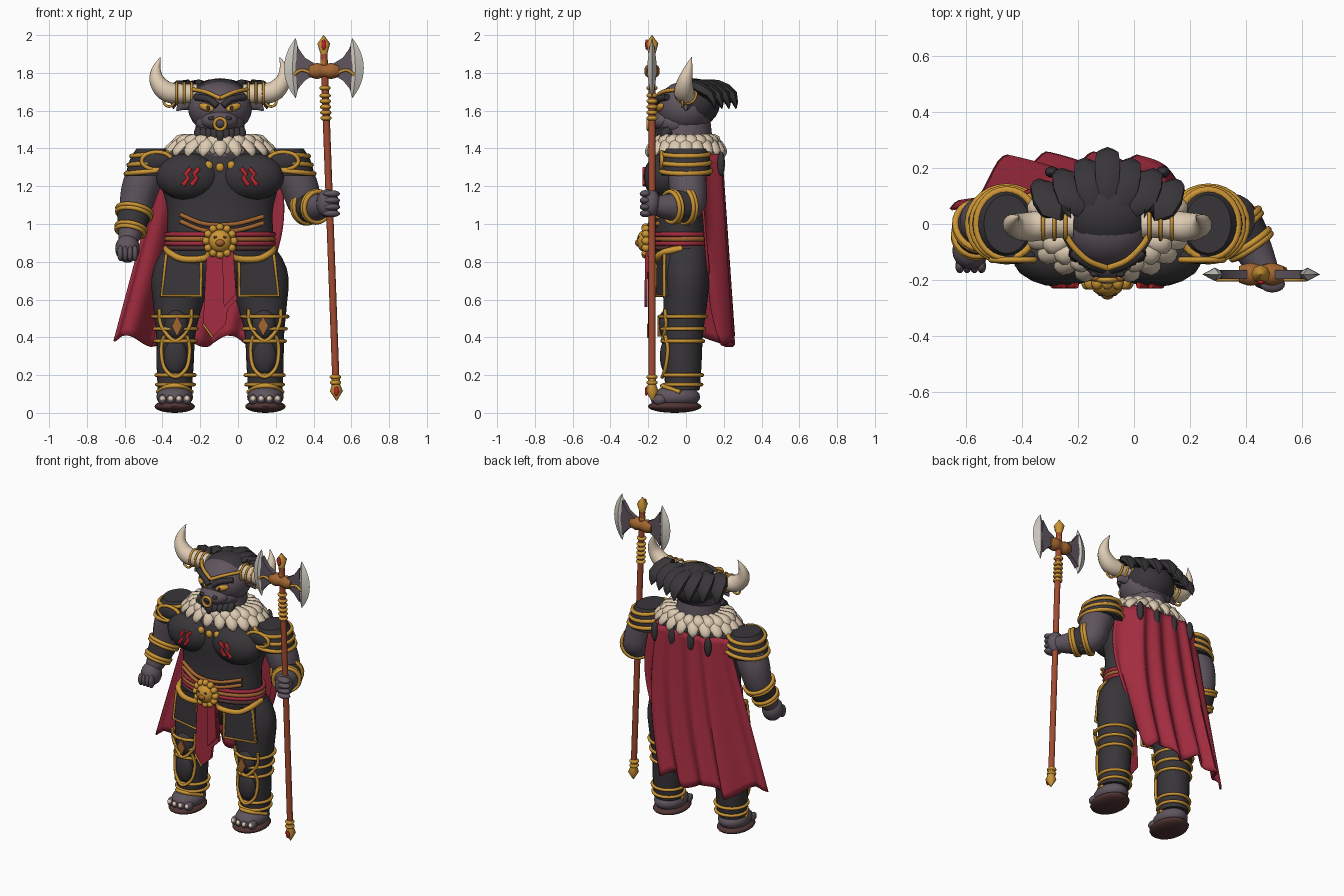
import bpy, bmesh, math
from mathutils import Vector, Matrix, Euler

start_cube = bpy.data.objects.get("Cube")
if start_cube:
    bpy.data.objects.remove(start_cube, do_unlink=True)

BODY_X = -.095          # the body stands beside the weapon, off centre
SIDES = (("left", 1), ("right", -1))


def material(name, *rgb):
    mat = bpy.data.materials.new(name)
    mat.use_nodes = True
    mat.diffuse_color = (*rgb, 1)
    mat.node_tree.nodes["Principled BSDF"].inputs["Base Color"].default_value = (*rgb, 1)
    return mat


charcoal = material("charcoal", .04, .036, .04)
skin = material("purple grey skin", .115, .09, .112)
gold = material("gold", .6, .3, .035)
red = material("crimson cloth", .36, .025, .05)
bone = material("bone", .73, .6, .45)
wood = material("red wood", .36, .07, .03)
bronze = material("bronze", .36, .13, .03)
silver = material("silver", .64, .61, .56)
leather = material("dark leather", .08, .035, .033)
scarlet = material("scarlet paint", .5, .02, .025)


def finish(name, bm, mat, side=1):
    """Mirror about the body, set sharp edges and link the object."""
    for v in bm.verts:
        v.co.x = BODY_X + side * v.co.x
    bmesh.ops.recalc_face_normals(bm, faces=bm.faces)
    for face in bm.faces:
        face.smooth = True
    for edge in bm.edges:
        edge.smooth = edge.calc_face_angle(0) < .95
    mesh = bpy.data.meshes.new(name)
    bm.to_mesh(mesh)
    bm.free()
    mesh.materials.append(mat)
    obj = bpy.data.objects.new(name, mesh)
    bpy.context.collection.objects.link(obj)
    return obj


def ball(name, loc, size, mat, side=1, turn=(0, 0, 0)):
    bm = bmesh.new()
    matrix = Matrix.LocRotScale(Vector(loc), Euler(turn), Vector(size))
    bmesh.ops.create_uvsphere(bm, u_segments=20, v_segments=12, radius=1, matrix=matrix)
    return finish(name, bm, mat, side)


def spline(rows, steps):
    """Catmull-Rom curve through points that also carry radii."""
    rows = [rows[0]] + rows + [rows[-1]]
    out = []
    for a, b, c, d in zip(rows, rows[1:], rows[2:], rows[3:]):
        for i in range(steps):
            t = i / steps
            out.append(b + (c - a) * t / 2 + (a * 2 - b * 5 + c * 4 - d) * t * t / 2
                       + (b * 3 - a - c * 3 + d) * t * t * t / 2)
    return out + [rows[-1]]


def tube(name, points, mat, side=1, steps=4, sides=14, ref=None, closed=False):
    """Sweep an ellipse along x, y, z, radius and optional second radius."""
    rows = [Vector((*p[:4], p[-1])) for p in points]
    if steps > 1:
        rows = spline(rows, steps)
    path = [Vector(row[:3]) for row in rows]
    if ref is None:
        chord = [abs(c) for c in path[-1] - path[0]]
        ref = [int(i == chord.index(min(chord))) for i in range(3)]
    ref = Vector(ref)
    bm, rings, n = bmesh.new(), [], len(rows)
    for i, row in enumerate(rows):
        after = path[(i + 1) % n] if closed else path[min(i + 1, n - 1)]
        before = path[i - 1] if closed else path[max(i - 1, 0)]
        tangent = (after - before).normalized()
        across = tangent.cross(ref).normalized()
        up = across.cross(tangent)
        ra, rb = max(row[3], .001), max(row[4], .001)
        angles = [math.tau * k / sides for k in range(sides)]
        rings.append([bm.verts.new(path[i] + across * ra * math.cos(a) + up * rb * math.sin(a))
                      for a in angles])
    for one, two in zip(rings, rings[1:] + rings[:1] if closed else rings[1:]):
        for k in range(sides):
            bm.faces.new((one[k], one[k - 1], two[k - 1], two[k]))
    if not closed:
        bm.faces.new(rings[0])
        bm.faces.new(rings[-1])
    return finish(name, bm, mat, side)


def band(name, centre, rx, ry, thick, mat, side=1, normal=(0, 0, 1)):
    """A closed ring of round wire around the given normal."""
    turn = Vector((0, 0, 1)).rotation_difference(Vector(normal))
    angles = [math.tau * i / 28 for i in range(28)]
    points = [(*(Vector(centre) + turn @ Vector((rx * math.cos(a), ry * math.sin(a), 0))), thick)
              for a in angles]
    tube(name, points, mat, side, steps=1, sides=8, ref=Vector(normal).normalized(), closed=True)


def wire(name, points, thick, mat, side=1, steps=4, ref=(0, 1, 0)):
    tube(name, [(*p, thick) for p in points], mat, side, steps, sides=8, ref=ref)


def plate(name, points, depth, mat, side=1):
    """A flat outline pushed back along y."""
    bm = bmesh.new()
    front = [bm.verts.new(p) for p in points]
    back = [bm.verts.new((x, y + depth, z)) for x, y, z in points]
    bm.faces.new(front)
    bm.faces.new(back)
    for i in range(len(points)):
        bm.faces.new((front[i - 1], front[i], back[i], back[i - 1]))
    return finish(name, bm, mat, side)


# Torso, chest and belly straps
tube("torso", [(0, 0, .68, .2, .1), (0, -.02, .8, .27, .15), (0, -.03, .95, .28, .155),
               (0, -.03, 1.08, .28, .15), (0, -.02, 1.25, .32, .16), (0, 0, 1.37, .31, .13),
               (0, 0, 1.42, .16, .11)], charcoal, sides=28, ref=(0, 1, 0))
tube("neck", [(0, 0, 1.36, .15), (0, 0, 1.54, .13)], skin)
for i, z in enumerate((1, .965)):
    wire(f"belly_strap_{i}", [(-.21, -.155, z + .05), (-.08, -.19, z), (.08, -.19, z),
                              (.23, -.15, z + .04)], .012, bronze)
for x in (-.06, 0, .06):
    ball("necklace_bead", (x, -.175, 1.31 - .01 * (x == 0)), (.022, .018, .024), gold)

# Belt, rosette buckle and loincloth
for z, mat in ((.945, red), (.92, bronze), (.897, red), (.872, leather)):
    band("belt_band", (0, -.02, z), .284, .165, .013, mat)
ball("buckle", (0, -.215, .91), (.06, .045, .06), gold)
for i in range(12):
    a = math.tau * i / 12
    ball("buckle_petal", (.073 * math.cos(a), -.21, .91 + .073 * math.sin(a)), (.021, .025, .021), gold)
ball("buckle_snout", (0, -.25, .9), (.025, .02, .02), bronze)
for x in (-.025, .025):
    ball("buckle_eye", (x, -.25, .93), (.01, .008, .007), leather)
plate("loincloth", [(x, -.2, z) for x, z in ((-.07, .86), (.07, .86), (.09, .6), (.04, .55), (.03, .47),
                                            (-.04, .4), (-.09, .47))], .02, red)
plate("loincloth_fold", [(.01, -.215, .86), (.07, -.215, .86), (.085, -.22, .63), (.02, -.22, .56)], .015, red)
wire("loincloth_trim", [(-.09, -.2, .47), (-.04, -.2, .4)], .006, gold, steps=1)

# Fur collar of overlapping leaf shaped tufts
for tier, reach in enumerate((.285, .245)):
    for i in range(20):
        a = math.tau * (i + tier / 2) / 20
        c, s = math.cos(a), math.sin(a)
        top = 1.44 + tier * .015
        tube("collar_tuft", [(.14 * c, .11 * s, top, .022), (.22 * c, .16 * s, top - .008, .025, .038),
                             (reach * c, (reach - .085) * s, top - .055, .018, .03),
                             (reach * c, (reach - .085) * s, top - .085, .004)],
             bone, steps=3, sides=8, ref=(-s, c, 0))

# Head, hair, snout and beard
ball("skull", (0, 0, 1.615), (.17, .155, .142), skin)
ball("hair_cap", (0, .035, 1.64), (.166, .145, .132), charcoal)
ball("jaw", (0, -.05, 1.535), (.13, .11, .08), skin)
ball("snout", (0, -.11, 1.545), (.1, .085, .055), skin)
band("nose_ring", (0, -.2, 1.53), .03, .03, .009, gold, normal=(0, 1, 0))
for i in range(9):
    x = (i - 4) * .028
    y = -.14 + abs(x) * .5
    tube("beard_tuft", [(x, y, 1.5, .022), (x, y - .03, 1.47, .025), (x * .9, y - .03, 1.415, .003)],
         charcoal, sides=8, ref=(1, 0, 0))
for i in range(7):
    x = (i - 3) * .075
    back = .265 - abs(x) * .5
    tube("mane_tuft", [(x * .6, .05, 1.73, .03), (x * .9, back - .1, 1.73, .034, .05),
                       (x * 1.05, back - .02, 1.68, .03, .046), (x * 1.1, back, 1.61, .003)],
         charcoal, steps=2, sides=6, ref=(1, 0, 0))

for label, s in SIDES:
    # Face, horns and jewellery
    ball(label + "_eye", (.072, -.138, 1.617), (.044, .018, .02), gold, s, (0, -.3, .35))
    ball(label + "_pupil", (.062, -.158, 1.614), (.01, .006, .013), charcoal, s)
    wire(label + "_brow", [(.015, -.16, 1.625), (.06, -.145, 1.66), (.13, -.1, 1.672)], .018, charcoal, s)
    ball(label + "_nostril", (.045, -.178, 1.56), (.018, .012, .012), charcoal, s)
    wire(label + "_circlet", [(0, -.158, 1.665), (.07, -.13, 1.697), (.13, -.07, 1.71), (.16, -.01, 1.71)],
         .011, gold, s, ref=(0, 0, 1))
    tube(label + "_ear", [(.14, .01, 1.64, .03), (.19, 0, 1.635, .035, .02), (.23, 0, 1.6, .004)], skin, s)
    band(label + "_earring", (.27, -.02, 1.65), .028, .028, .007, gold, s, (0, 1, 0))
    tube(label + "_horn", [(.12, 0, 1.69, .05), (.2, 0, 1.69, .052), (.28, -.01, 1.7, .054),
                           (.332, -.005, 1.755, .042), (.338, .012, 1.82, .024), (.315, .03, 1.885, .001)],
         bone, s, ref=(0, 1, 0))
    for x in (.15, .19, .23):
        band(label + "_horn_band", (x, 0, 1.692), .055, .055, .007, gold, s, (1, 0, 0))

    # Chest muscle with painted zigzag marks
    ball(label + "_chest", (.168, -.115, 1.25), (.172, .11, .125), charcoal, s)
    for shift in (-.022, .022):
        wire(label + "_chest_mark", [(.155 + shift + dx, -.219, 1.25 + dz) for dx, dz in
                                     ((-.022, .045), (.006, .014), (-.01, -.004), (.018, -.045))],
             .012, scarlet, s, steps=1)

    # Shoulder guard
    tube(label + "_shoulder_guard", [(.36, 0, 1.255, .142, .13), (.36, 0, 1.34, .118, .128),
                                     (.36, 0, 1.4, .082, .105)], charcoal, s, sides=24, ref=(0, 1, 0))
    for i, z in enumerate((1.28, 1.325, 1.37)):
        band(label + "_shoulder_band", (.36, 0, z), .139 - i * .015, .132 - i * .005, .013, gold, s, (.1, 0, 1))
    ball(label + "_shoulder_medal", (.335, -.115, 1.335), (.085, .028, .05), charcoal, s)
    band(label + "_shoulder_medal_rim", (.335, -.128, 1.335), .08, .046, .011, gold, s, (0, 1, 0))

    # Leg, hip panel and shin guard
    tube(label + "_leg", [(.14, -.01, .86, .13, .13), (.205, 0, .72, .155, .125), (.225, -.005, .57, .13, .115),
                          (.235, -.015, .42, .105, .105), (.238, -.018, .25, .098, .1), (.24, -.018, .12, .09, .09)],
         charcoal, s, sides=20, ref=(0, 1, 0))
    edge = [(.1, -.155, .83), (.1, -.16, .62), (.31, -.115, .62), (.285, -.115, .84)]
    plate(label + "_hip_panel", edge, .03, charcoal, s)
    wire(label + "_hip_trim", edge, .009, gold, s, steps=1)
    wire(label + "_hip_rope", [(.05, -.2, .87), (.08, -.18, .82), (.2, -.16, .815), (.27, -.12, .85),
                               (.285, -.02, .87)], .018, gold, s, ref=(0, 0, 1))
    for z, r in ((.51, .122), (.445, .113), (.38, .108), (.2, .102), (.15, .098)):
        band(label + "_shin_band", (.236, -.016, z), r, r, .01, gold, s)
    for shape in (((-.085, .55), (-.075, .46), (0, .38), (.075, .46), (.085, .55)),
                  ((-.06, .41), (-.075, .34), (-.06, .24), (0, .19), (.06, .24), (.075, .34), (.06, .41))):
        points = []
        for dx, z in shape:
            r = .11 + max(0, z - .4) * .12
            points.append((.236 + dx, -.016 - math.sqrt(r * r - dx * dx), z))
        wire(label + "_shin_trim", points, .01, gold, s)
    ball(label + "_knee_guard", (.232, -.1, .47), (.062, .045, .08), charcoal, s)
    ball(label + "_shin_guard", (.236, -.1, .3), (.062, .038, .095), charcoal, s)
    plate(label + "_knee_gem", [(.228 + dx, -.152, .46 + dz) for dx, dz in
                                ((0, .055), (.028, 0), (0, -.055), (-.028, 0))], .03, bronze, s)

    # Foot with sole and toes
    ball(label + "_foot", (.24, -.05, .085), (.097, .125, .062), skin, s)
    ball(label + "_sole", (.24, -.06, .034), (.107, .142, .034), leather, s)
    for i in range(4):
        x, y = .175 + i * .043, -.155 + abs(i - 1.5) * .01
        ball(label + "_toe", (x, y, .07), (.024, .036, .028), skin, s)
        ball(label + "_toenail", (x, y - .025, .075), (.014, .014, .014), bone, s)
    wire(label + "_ankle_trim", [(.15, -.03, .11), (.2, -.115, .14), (.28, -.115, .14), (.33, -.03, .11)],
         .012, gold, s, ref=(0, 0, 1))

# Arms: the right one hangs, the left one holds the weapon
arms = {"left": [(.36, 0, 1.34, .1), (.42, .01, 1.2, .1), (.455, .01, 1.1, .088), (.515, -.08, 1.09, .072),
                 (.565, -.17, 1.1, .05)],
        "right": [(.36, 0, 1.34, .1), (.42, .01, 1.2, .1), (.45, 0, 1.08, .085), (.475, -.05, .96, .065),
                  (.49, -.08, .9, .05)]}
for label, s in SIDES:
    arm = arms[label]
    tube(label + "_arm", arm, skin, s, sides=18, ref=(1, 0, 0))
    upper, lower = Vector(arm[2]), Vector(arm[3])
    bracer = [upper.lerp(lower, t) for t in (.1, 1)]
    tube(label + "_bracer", [(*p[:3], p[3] + .008) for p in bracer], charcoal, s, steps=1, sides=18)
    for t in (.1, .25, .85, 1):
        p = upper.lerp(lower, t)
        band(label + "_bracer_band", p[:3], p[3] + .01, p[3] + .01, .012, gold, s, (lower - upper)[:3])
ball("right_fist", (.49, -.095, .87), (.065, .068, .075), skin, -1)
ball("left_fist", (.57, -.185, 1.11), (.06, .05, .075), skin)
for i in range(4):
    ball("right_finger", (.45 + i * .026, -.15, .845), (.016, .026, .042), skin, -1)
    ball("left_finger", (.59, -.215, 1.055 + i * .035), (.045, .03, .019), skin)

# Cape: a folded sheet hanging from the shoulders
bm, grid = bmesh.new(), []
for j in range(25):
    v, line = j / 24, []
    for i in range(49):
        u = i / 48
        hem = .38 + .03 * math.sin(u * 19) + .36 * max(0, min(1, (u - .88) * 14))
        x = (-.3 - .265 * v) * (1 - u) + (.29 + .07 * math.sin(v * 3) - .04 * v) * u
        y = .185 + .045 * v + (.008 + .022 * v) * math.sin(u * 31 + 1)
        y -= .2 * max(0, 1 - u * 4) * (.4 + v * .6) + .12 * max(0, u * 5 - 4)
        line.append(bm.verts.new((x, y, 1.37 + (hem - 1.37) * v)))
    grid.append(line)
for one, two in zip(grid, grid[1:]):
    for i in range(48):
        bm.faces.new((one[i], one[i + 1], two[i + 1], two[i]))
cape = finish("cape", bm, red)
cape.modifiers.new("cloth thickness", "SOLIDIFY").thickness = .012
for x in (-.2, -.07, .07, .2):
    ball("cape_notch", (x, .186, 1.32), (.024, .02, .065), charcoal)

# Double axe: shaft, rings, blades and points
tube("axe_shaft", [(.615, -.18, .12, .019), (.55, -.18, 1.9, .019)], wood, steps=1)
for z in (1.56, 1.59, 1.62, 1.65, 1.68, 1.72, .16, .19):
    ball("shaft_ring", (.617 - z * .036, -.18, z), (.03, .03, .015), gold)
tube("axe_socket", [(.47, -.18, 1.81, .03), (.51, -.18, 1.81, .042), (.55, -.18, 1.81, .034),
                    (.59, -.18, 1.81, .042), (.63, -.18, 1.81, .03)], bronze)
tube("axe_point", [(.551, -.18, 1.85, .02), (.55, -.18, 1.9, .018), (.549, -.18, 1.955, .034),
                   (.548, -.18, 2, .001)], gold, steps=1, sides=8)
ball("axe_point_gem", (.549, -.208, 1.95), (.013, .009, .028), scarlet)
tube("shaft_foot", [(.612, -.18, .2, .022), (.614, -.18, .15, .022), (.616, -.18, .115, .034),
                    (.617, -.18, .065, .003)], gold, steps=1, sides=8)
ball("shaft_foot_gem", (.616, -.21, .115), (.013, .008, .025), scarlet)
spread = [i / 8 - 1 for i in range(17)]
for label, s in SIDES:
    # Diamond section blades that thin out to the horns of the crescent
    tube(label + "_axe_edge", [(.55 + s * (.166 - .016 * t * t), -.18, 1.825 + .158 * t, .045 * (1 - t * t),
                                .024 * (1 - t * t)) for t in spread], silver, steps=1, sides=4, ref=(0, 1, 0))
    plate(label + "_axe_web", [(.55 + s * x, -.196, 1.82 + z) for x, z in
                               ((.05, .03), (.1, .06), (.142, .12), (.146, .05), (.155, 0), (.146, -.05),
                                (.142, -.11), (.1, -.06), (.05, -.03))], .032, skin)
    wire(label + "_axe_trim", [(.55 + s * x, -.198, z) for x, z in ((.07, 1.8), (.12, 1.815), (.16, 1.79))],
         .008, gold)
